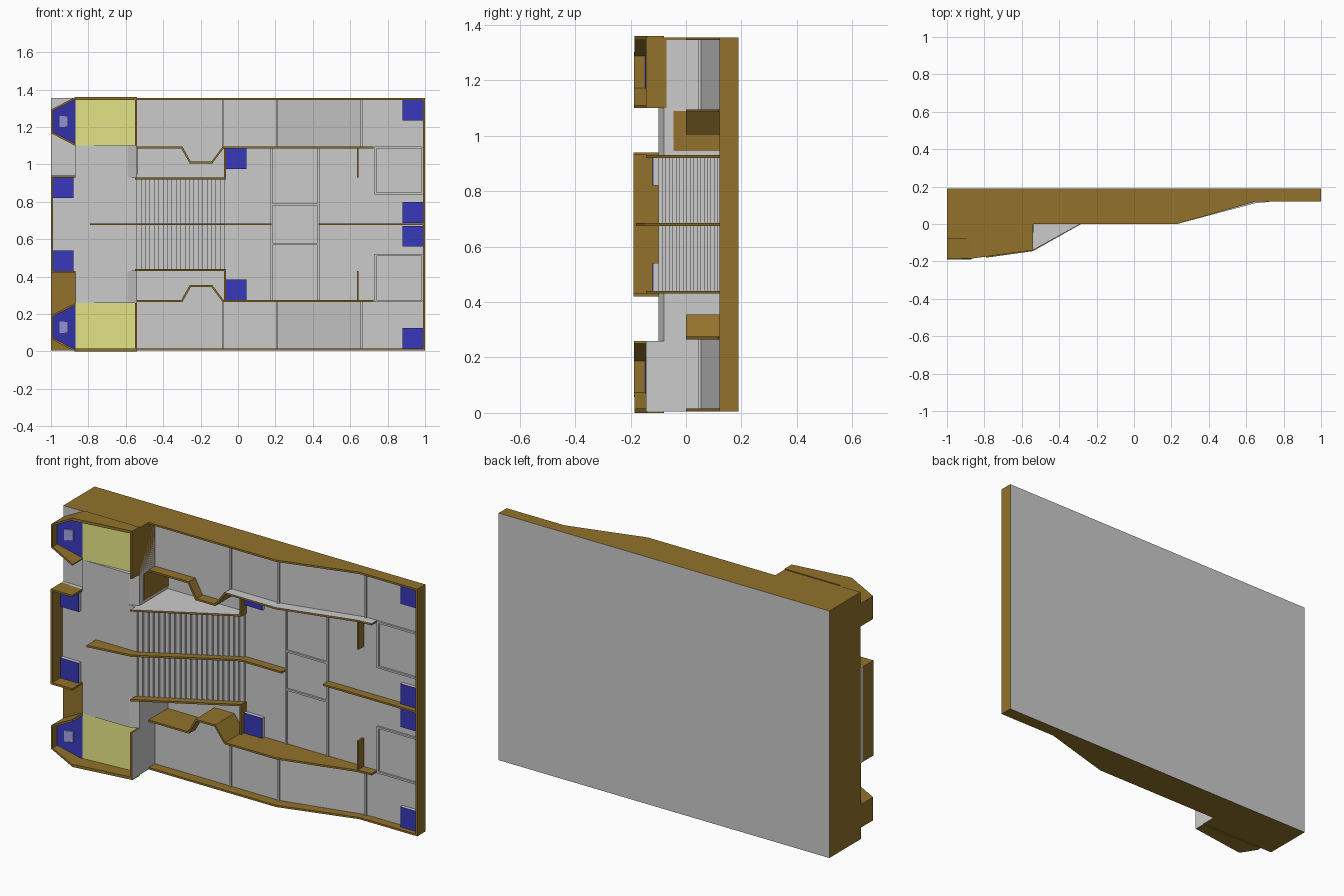
import bpy, bmesh
from mathutils import Vector

if "Cube" in bpy.data.objects:
    bpy.data.objects.remove(bpy.data.objects["Cube"])

MID = 0.68  # height of the mirror plane


def material(name, rgb):
    m = bpy.data.materials.new(name)
    m.diffuse_color = (*rgb, 1)
    m.use_nodes = True
    m.node_tree.nodes["Principled BSDF"].inputs["Base Color"].default_value = m.diffuse_color
    return m


BROWN = material("brown", (0.29, 0.17, 0.025))
BLUE = material("blue", (0.04, 0.04, 0.5))
YELLOW = material("yellow", (0.8, 0.8, 0.25))
GREY = material("grey", (0.8, 0.8, 0.8))
PALE = material("pale_blue", (0.35, 0.35, 0.8))


def finish(name, bm, mat, mirror, grey):
    """Makes the object; faces pointing along any grey direction turn grey."""
    bmesh.ops.recalc_face_normals(bm, faces=bm.faces)
    bm.normal_update()
    for f in bm.faces:
        if any(f.normal.dot(Vector(g)) > 0.9 for g in grey):
            f.material_index = 1
    me = bpy.data.meshes.new(name)
    bm.to_mesh(me)
    bm.free()
    if mat:
        me.materials.append(mat)
        me.materials.append(GREY)
    ob = bpy.data.objects.new(name, me)
    ob.location.z = MID
    bpy.context.collection.objects.link(ob)
    if mirror:
        mod = ob.modifiers.new("mirror", 'MIRROR')
        mod.use_axis = (False, False, True)
        mod.use_mirror_merge = False
    return ob


def loft(name, a, b, mat=None, mirror=False, grey=()):
    """Solid between two matching outlines."""
    bm = bmesh.new()
    va = [bm.verts.new((x, y, z - MID)) for x, y, z in a]
    vb = [bm.verts.new((x, y, z - MID)) for x, y, z in b]
    bm.faces.new(va)
    bm.faces.new(vb[::-1])
    n = len(va)
    for i in range(n):
        j = (i + 1) % n
        bm.faces.new((va[j], va[i], vb[i], vb[j]))
    return finish(name, bm, mat, mirror, grey)


def profile(name, pts, z0, z1, *args, **kw):
    """Outline in x, y pulled along z."""
    return loft(name, [(x, y, z0) for x, y in pts], [(x, y, z1) for x, y in pts], *args, **kw)


def plate(name, pts, back, *args, **kw):
    """Outline of (x, z, front y) reaching to a flat back."""
    return loft(name, [(x, y, z) for x, z, y in pts], [(x, back, z) for x, z, y in pts], *args, **kw)


def box(name, x0, x1, y0, y1, z0, z1, *args, **kw):
    return profile(name, [(x0, y0), (x1, y0), (x1, y1), (x0, y1)], z0, z1, *args, **kw)


def wall(name, pts, back, mat=BROWN, mirror=True, grey=(), t=0.005):
    """Thin wall along a path of (x, z, front y)."""
    bm = bmesh.new()
    p = [Vector((x, z)) for x, z, _ in pts]
    rings = []
    for i, (x, z, y) in enumerate(pts):
        d = []
        if i > 0:
            d.append((p[i] - p[i - 1]).normalized())
        if i < len(p) - 1:
            d.append((p[i + 1] - p[i]).normalized())
        n = [Vector((-v.y, v.x)) for v in d]
        m = sum(n, Vector((0, 0))).normalized()
        m *= t / m.dot(n[0])
        rings.append([bm.verts.new((x + s * m.x, yy, z + s * m.y - MID))
                      for s, yy in ((1, y), (-1, y), (-1, back), (1, back))])
    for a, b in zip(rings, rings[1:]):
        for i in range(4):
            j = (i + 1) % 4
            bm.faces.new((a[i], a[j], b[j], b[i]))
    bm.faces.new(rings[0])
    bm.faces.new(rings[-1][::-1])
    return finish(name, bm, mat, mirror, grey)


FLOOR = 0.165
FB = ((0, -1, 0), (0, 1, 0))
FRONT = ((0, -1, 0),)

# Base slab and thick left end
box("base_slab", -1, 1, FLOOR, 0.19, 0.005, 1.355, BROWN, grey=FB)
box("left_end_block", -1, -0.87, -0.08, FLOOR, 0.005, 1.355, BROWN, grey=FRONT)
box("lower_corner_skin", -1, -0.87, -0.082, -0.08, 0.005, 0.42, BROWN)

# Raised platform with the staircase down to the floor
steps, x0, x1, y0 = 20, -0.54, -0.07, -0.1
stair = [(-0.87, FLOOR), (-0.87, y0), (x0, y0)]
for i in range(steps):
    y = y0 + (FLOOR - y0) * (i + 1) / (steps + 1)
    stair += [(x0 + (x1 - x0) * i / steps, y), (x0 + (x1 - x0) * (i + 1) / steps, y)]
stair.append((x1, FLOOR))
profile("staircase", stair, 0.43, 0.93)
profile("platform_side", [(-0.87, FLOOR), (-0.87, -0.1), (-0.59, -0.1), (-0.54, -0.08), (-0.54, FLOOR)],
        0.93, 1.1, mirror=True)
box("pocket_wall", -0.54, -0.537, -0.045, FLOOR, 0.945, 1.09, BROWN)

# Yellow decks on the outer platforms
profile("deck_body", [(-0.87, FLOOR), (-0.87, -0.095), (-0.54, -0.07), (-0.54, FLOOR)], 1.1, 1.345, mirror=True)
profile("yellow_deck", [(-0.87, -0.095), (-0.87, -0.1), (-0.55, -0.075), (-0.55, -0.07)],
        1.1, 1.35, YELLOW, mirror=True)
box("upper_deck_end", -0.55, -0.54, -0.145, FLOOR, 1.1, 1.355, BROWN)
box("lower_deck_end", -0.55, -0.54, -0.145, FLOOR, 0.005, 0.26, BROWN, grey=((1, 0, 0),))

# Corner turrets with sloping blue plates
plate("turret_plate", [(-0.995, 1.29, -0.15), (-0.87, 1.35, -0.1), (-0.87, 1.1, -0.1), (-0.995, 1.17, -0.15)],
      -0.08, BLUE, mirror=True)
plate("turret_hatch", [(-0.955, 1.26, -0.14), (-0.91, 1.26, -0.125), (-0.91, 1.2, -0.125), (-0.955, 1.2, -0.14)],
      -0.1, PALE, mirror=True)
wall("turret_rim", [(-0.54, 1.355, -0.14), (-0.87, 1.355, -0.185), (-0.995, 1.29, -0.187),
                    (-0.995, 1.17, -0.187), (-0.87, 1.105, -0.187)], -0.08)

# Middle tab on the left with its rim
box("middle_tab", -1, -0.87, -0.1, -0.08, 0.42, 0.94)
wall("tab_rim", [(-0.87, 0.935, -0.19), (-0.995, 0.935, -0.19), (-0.995, 0.425, -0.19), (-0.87, 0.425, -0.19)],
     -0.08, mirror=False)

# Side lanes with ramps, and the widened part of each lane
profile("side_lane", [(-0.54, FLOOR), (-0.54, 0.055), (0.21, 0.055), (0.66, FLOOR)], 1.09, 1.35, mirror=True)
plate("lane_bay", [(-0.3, 1.09, 0.055), (-0.08, 1.09, 0.055), (-0.14, 1.01, 0.055), (-0.255, 1.01, 0.055)],
      FLOOR, mirror=True)

# Outer walls
profile("outer_wall", [(-0.54, FLOOR), (-0.54, 0), (0.23, 0), (0.65, 0.12), (1, 0.12), (1, FLOOR)],
        1.345, 1.355, BROWN, mirror=True)
profile("deck_outer_wall", [(-0.87, FLOOR), (-0.87, -0.185), (-0.54, -0.14), (-0.54, FLOOR)],
        1.345, 1.355, BROWN, mirror=True)
box("right_end_wall", 0.99, 1, 0.12, FLOOR, 0.005, 1.355, BROWN)

# Lane walls, stair side walls and centre walls
wall("lane_wall_left", [(-0.54, 1.09, 0), (-0.3, 1.09, 0), (-0.255, 1.01, 0), (-0.14, 1.01, 0), (-0.08, 1.09, 0)],
     FLOOR)
wall("lane_wall_right", [(-0.08, 1.09, 0), (0.23, 1.09, 0), (0.65, 1.09, 0.112), (0.725, 1.09, 0.118)],
     FLOOR, grey=((0, 0, 1),))
wall("stair_side_wall", [(-0.55, 0.925, -0.145), (-0.07, 0.925, 0.12)], FLOOR, grey=((0, 0, 1),))
wall("pocket_end_wall", [(-0.07, 0.92, 0.12), (-0.07, 1.09, 0.12)], FLOOR)
wall("short_wall", [(0.64, 0.93, 0.12), (0.64, 1.09, 0.12)], FLOOR)
profile("centre_wall_left", [(-0.79, -0.1), (-0.79, -0.18), (-0.54, -0.145), (-0.07, 0.12), (0.18, 0.12),
                             (0.18, FLOOR), (-0.07, FLOOR), (-0.54, -0.1)], 0.675, 0.685, BROWN)
box("centre_wall_right", 0.43, 1, 0.12, FLOOR, 0.675, 0.685, BROWN)

# Low ridges that frame the floor panels
for x, y in ((-0.08, 0.055), (0.21, 0.055), (0.66, FLOOR)):
    box("lane_ridge", x - 0.005, x + 0.005, y - 0.01, y, 1.09, 1.345, mirror=True)
for x in (0.18, 0.43):
    box("panel_ridge", x - 0.005, x + 0.005, 0.155, FLOOR, 0.27, 1.09)
box("panel_cross_ridge", 0.18, 0.43, 0.155, FLOOR, 0.78, 0.79, mirror=True)
box("corner_panel_side", 0.73, 0.74, 0.155, FLOOR, 0.84, 1.09, mirror=True)
for z in (0.84, 1.085):
    box("corner_panel_edge", 0.73, 0.985, 0.155, FLOOR, z, z + 0.01, mirror=True)
box("corner_panel_end", 0.98, 0.99, 0.155, FLOOR, 0.84, 1.09, mirror=True)

# Blue square pads on grey blocks
for x, z, y in ((0.88, 1.235, FLOOR), (0.88, 0.688, FLOOR), (-0.065, 0.975, FLOOR), (-0.99, 0.82, -0.1)):
    box("pad_block", x, x + 0.11, y - 0.018, y, z, z + 0.11, mirror=True)
    box("blue_pad", x, x + 0.11, y - 0.02, y - 0.018, z, z + 0.11, BLUE, mirror=True)
